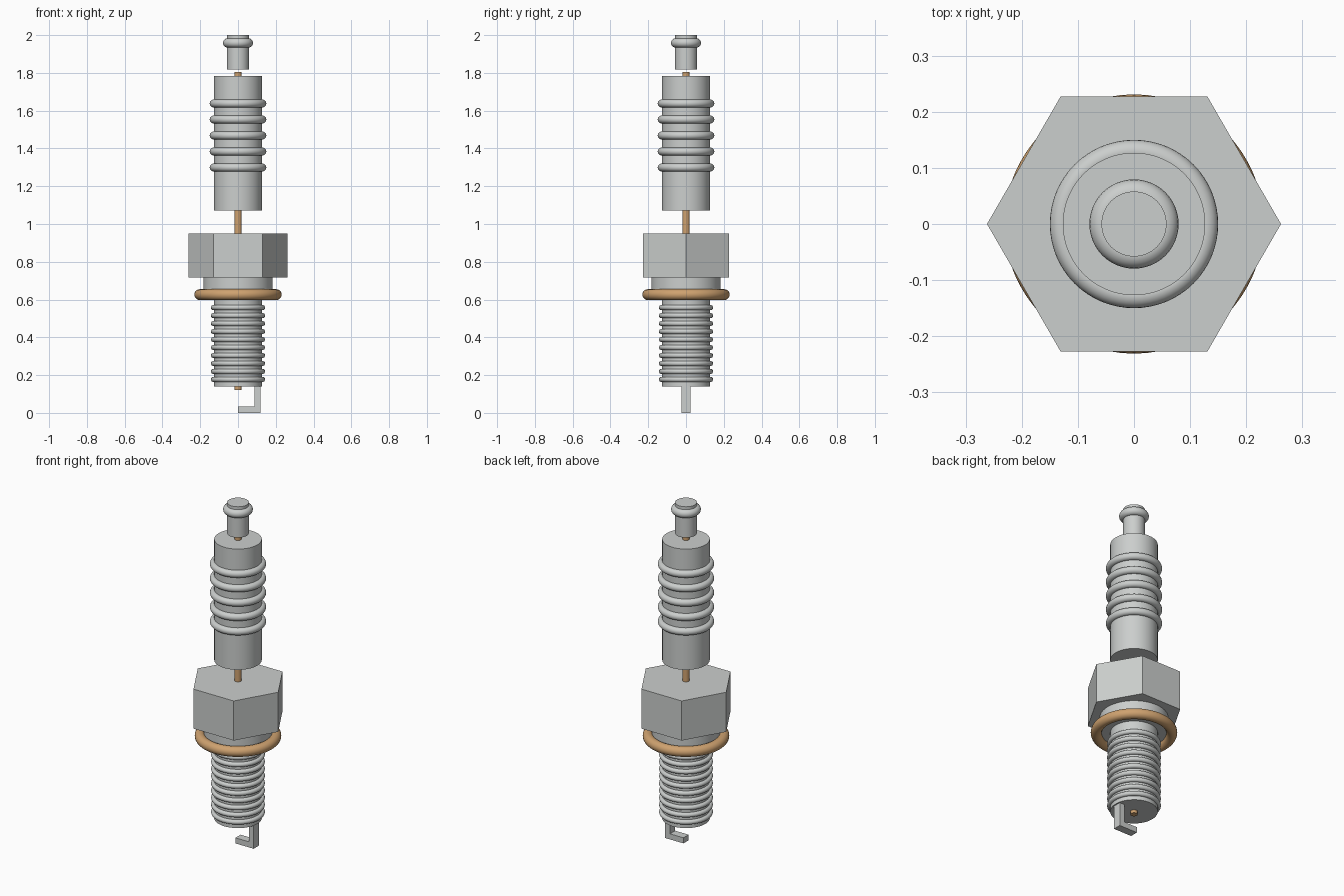
import bpy, math

if "Cube" in bpy.data.objects:
    bpy.data.objects.remove(bpy.data.objects["Cube"])


def material(name, rgb):
    m = bpy.data.materials.new(name)
    m.diffuse_color = (*rgb, 1)
    m.use_nodes = True
    m.node_tree.nodes["Principled BSDF"].inputs["Base Color"].default_value = m.diffuse_color
    return m


STEEL = material("pale_steel", (0.60, 0.62, 0.61))
COPPER = material("copper", (0.62, 0.36, 0.16))


def finish(name, mat, smooth=True):
    ob = bpy.context.object
    ob.name = name
    ob.data.materials.append(mat)
    if smooth:
        bpy.ops.object.shade_smooth_by_angle(angle=math.radians(35))
    return ob


def cylinder(name, r, z0, z1, mat=STEEL, sides=64):
    bpy.ops.mesh.primitive_cylinder_add(vertices=sides, radius=r, depth=z1 - z0,
                                        location=(0, 0, (z0 + z1) / 2))
    return finish(name, mat, sides > 6)


def ring(name, major, minor, z, mat=STEEL):
    bpy.ops.mesh.primitive_torus_add(major_radius=major, minor_radius=minor,
                                     major_segments=64, minor_segments=20,
                                     location=(0, 0, z))
    return finish(name, mat)


# Terminal cap with its bead
cylinder("terminal", 0.058, 1.818, 2.0)
ring("terminal_bead", 0.055, 0.0245, 1.959)

# Core electrode running through the whole plug
cylinder("centre_electrode", 0.0195, 0.122, 1.805, COPPER, 32)

# Insulator and its ribs
cylinder("insulator", 0.127, 1.072, 1.783)
for i in range(5):
    ring(f"insulator_rib_{i + 1}", 0.129, 0.021, 1.299 + i * 0.0847)

# Hexagonal nut with corners on the x axis
nut = cylinder("hex_nut", 0.262, 0.718, 0.951, sides=6)
nut.rotation_euler.z = math.radians(30)

# Collar and sealing gasket
cylinder("collar", 0.183, 0.625, 0.718)
ring("gasket", 0.202, 0.029, 0.626, COPPER)

# Threaded shank
cylinder("shank", 0.127, 0.14, 0.63)
for i in range(10):
    ring(f"thread_{i + 1}", 0.130, 0.0135, 0.177 + i * 0.0423)

# L-shaped ground strap, extruded from its side profile
profile = [(0, 0), (0.119, 0), (0.119, 0.145), (0.087, 0.145), (0.087, 0.033), (0, 0.033)]
n = len(profile)
verts = [(x, y, z) for y in (-0.024, 0.024) for x, z in profile]
faces = [(0, 1, 4, 5), (1, 2, 3, 4), (11, 10, 7, 6), (10, 9, 8, 7)]
faces += [(i, i + n, (i + 1) % n + n, (i + 1) % n) for i in range(n)]
mesh = bpy.data.meshes.new("ground_strap")
mesh.from_pydata(verts, [], faces)
mesh.materials.append(STEEL)
strap = bpy.data.objects.new("ground_strap", mesh)
bpy.context.collection.objects.link(strap)
